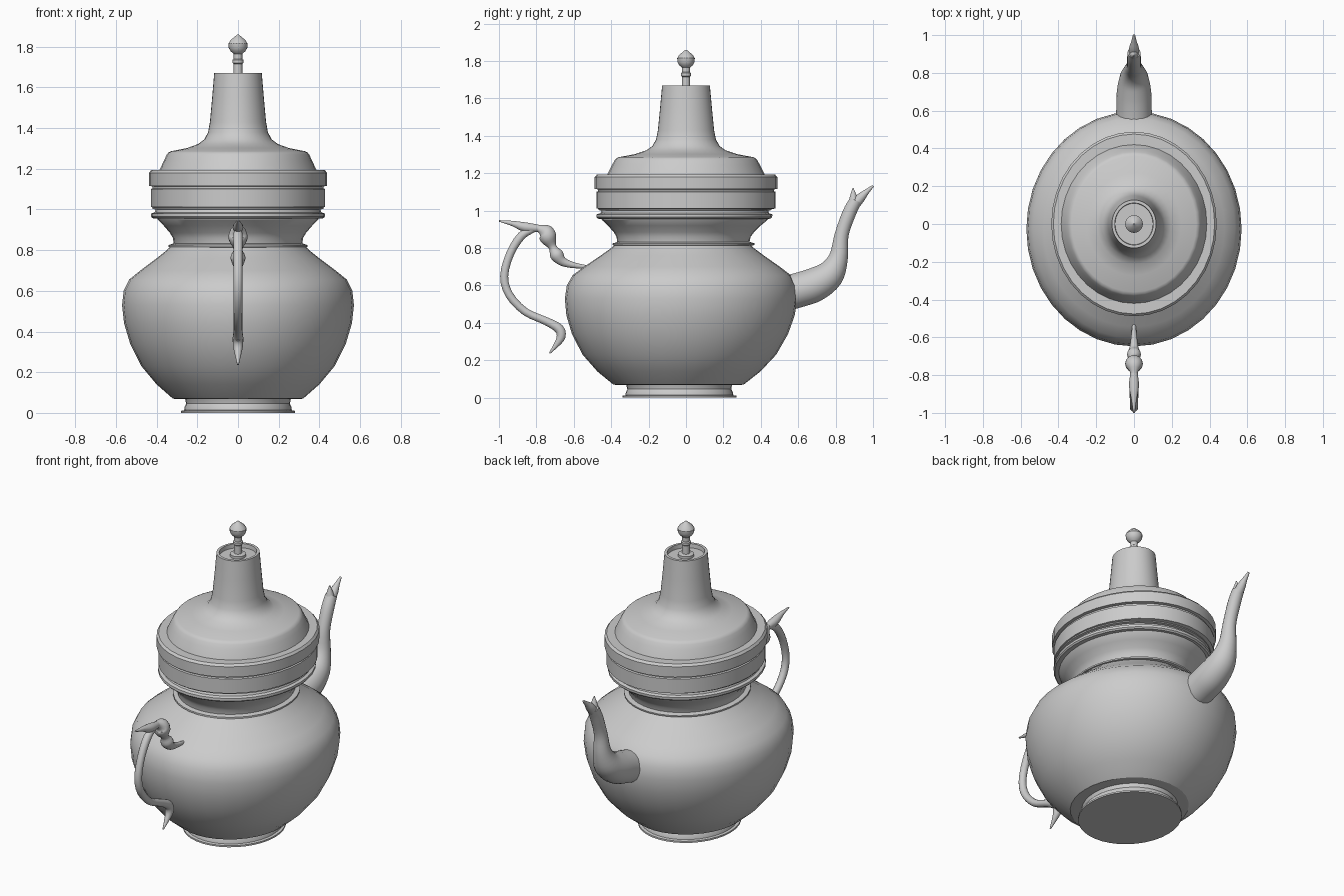
import bpy
import bmesh
import math
from mathutils import Vector

old = bpy.data.objects.get("Cube")
if old:
    bpy.data.objects.remove(old, do_unlink=True)

metal = bpy.data.materials.new("plain grey metal")
metal.use_nodes = True
GREY = (0.6, 0.6, 0.6, 1)
metal.diffuse_color = GREY
metal.node_tree.nodes["Principled BSDF"].inputs["Base Color"].default_value = GREY


def skin(name, rings, angle):
    """Bridge a stack of vertex rings, cap both ends and shade the result."""
    bm = bmesh.new()
    loops = [[bm.verts.new(co) for co in ring] for ring in rings]
    count = len(loops[0])
    for low, high in zip(loops, loops[1:]):
        for i in range(count):
            j = (i + 1) % count
            bm.faces.new((low[i], low[j], high[j], high[i]))
    bm.faces.new(loops[0])
    bm.faces.new(loops[-1])
    bmesh.ops.recalc_face_normals(bm, faces=bm.faces)
    mesh = bpy.data.meshes.new(name)
    bm.to_mesh(mesh)
    bm.free()
    obj = bpy.data.objects.new(name, mesh)
    bpy.context.collection.objects.link(obj)
    mesh.materials.append(metal)
    bpy.ops.object.select_all(action="DESELECT")
    obj.select_set(True)
    bpy.context.view_layer.objects.active = obj
    bpy.ops.object.shade_smooth_by_angle(angle=math.radians(angle))
    return obj


def oval_lathe(name, profile, depth=1.09, start=0.0, end=0.0, sides=36, angle=28):
    """Turn (radius, height) points into an oval form whose centre drifts in y."""
    bottom, top = profile[0][1], profile[-1][1]
    rings = []
    for radius, z in profile:
        drift = start + (end - start) * (z - bottom) / (top - bottom)
        rings.append([(radius * math.cos(math.tau * i / sides),
                       radius * depth * math.sin(math.tau * i / sides) + drift, z)
                      for i in range(sides)])
    skin(name, rings, angle)


def smooth_path(points, steps):
    """Catmull-Rom interpolation of the (y, z, radius) points."""
    pts = [Vector(p) for p in points]
    pts = [pts[0] * 2 - pts[1]] + pts + [pts[-1] * 2 - pts[-2]]
    result = []
    for a, b, c, d in zip(pts, pts[1:], pts[2:], pts[3:]):
        for s in range(steps):
            t = s / steps
            result.append(0.5 * (2 * b + (c - a) * t + (2 * a - 5 * b + 4 * c - d) * t ** 2
                                 + (3 * b - a - 3 * c + d) * t ** 3))
    return result + [pts[-2]]


def tapered_tube(name, points, steps=3, sides=14, width=1.0):
    """Sweep a circle of changing radius along a path in the side plane."""
    path = smooth_path(points, steps)
    rings = []
    for i, p in enumerate(path):
        ahead = path[min(i + 1, len(path) - 1)] - path[max(i - 1, 0)]
        tangent = Vector((0, ahead.x, ahead.y)).normalized()
        across = Vector((1, 0, 0))
        normal = tangent.cross(across)
        centre = Vector((0, p.x, p.y))
        radius = max(p.z, 0.003)
        rings.append([centre + across * (radius * width * math.cos(math.tau * k / sides))
                      + normal * (radius * math.sin(math.tau * k / sides))
                      for k in range(sides)])
    skin(name, rings, 45)


# Foot and belly
oval_lathe("foot", [(.28, 0), (.28, .01), (.265, .013), (.262, .03),
                    (.255, .045), (.26, .07), (.27, .09)], start=-.035, end=-.037)
oval_lathe("belly", [(.3, .068), (.32, .07), (.4, .14), (.475, .23), (.53, .34), (.56, .44),
                     (.57, .53), (.562, .6), (.535, .655), (.48, .7), (.4, .76),
                     (.35, .8), (.33, .82)], start=-.04, end=-.018)

# Neck with its collar
oval_lathe("neck_collar", [(.325, .812), (.342, .816), (.342, .825), (.32, .832)],
           depth=1.11, start=-.014, end=-.012)
oval_lathe("neck", [(.315, .825), (.32, .86), (.335, .885), (.365, .92), (.395, .95), (.4, .965)],
           depth=1.12, start=-.015, end=-.006)

# Stacked bands at the mouth
oval_lathe("mouth_flange", [(.4, .955), (.42, .957), (.427, .965), (.427, .98), (.41, .986),
                            (.405, 1.0), (.42, 1.003), (.42, 1.01)],
           depth=1.1, start=-.01, end=-.005)
oval_lathe("lower_band", [(.41, 1.008), (.428, 1.012), (.428, 1.1), (.42, 1.104), (.42, 1.12)],
           depth=1.12)
oval_lathe("upper_band", [(.42, 1.113), (.438, 1.116), (.438, 1.18), (.427, 1.193), (.38, 1.193)],
           depth=1.115)

# Lid with a tall hollow-topped chimney
oval_lathe("lid", [(.39, 1.18), (.385, 1.195), (.362, 1.245), (.35, 1.27), (.342, 1.28),
                   (.33, 1.286), (.25, 1.302), (.195, 1.322), (.165, 1.345), (.147, 1.38),
                   (.138, 1.43), (.127, 1.55), (.117, 1.67), (.102, 1.67), (.1, 1.645)])

# Finial standing in the recess
oval_lathe("finial", [(.045, 1.64), (.045, 1.66), (.022, 1.664), (.021, 1.715), (.027, 1.72),
                      (.027, 1.735), (.021, 1.74), (.021, 1.765), (.036, 1.777), (.046, 1.795),
                      (.047, 1.815), (.037, 1.832), (.018, 1.848), (.003, 1.86)],
           depth=1, sides=20)

# Curved spout ending in two open lips
tapered_tube("spout", [(.52, .555, .095), (.6, .575, .094), (.69, .605, .092), (.77, .66, .078),
                       (.815, .75, .052), (.832, .87, .038), (.872, .985, .037),
                       (.908, 1.055, .034)], steps=4, sides=18)
tapered_tube("spout_long_lip", [(.895, 1.025, .03), (.935, 1.07, .025), (.965, 1.1, .015),
                                (1, 1.132, .006)])
tapered_tube("spout_short_lip", [(.895, 1.03, .03), (.895, 1.07, .021), (.893, 1.12, .003)])

# Handle: knobbed stem, swept-back thumb spike, long curl and tail
tapered_tube("handle_stem", [(-.52, .698, .008), (-.6, .708, .016), (-.66, .728, .025),
                             (-.692, .765, .037), (-.713, .805, .022), (-.735, .85, .045),
                             (-.75, .885, .043), (-.79, .905, .019), (-.84, .91, .024)], steps=4)
tapered_tube("thumb_spike", [(-.79, .905, .02), (-.86, .912, .026), (-.93, .932, .014),
                             (-1, .945, .004)])
tapered_tube("handle_curl", [(-.81, .905, .018), (-.88, .865, .023), (-.94, .77, .022),
                             (-.972, .65, .022), (-.945, .55, .022), (-.86, .46, .021),
                             (-.75, .41, .022), (-.68, .37, .026), (-.668, .325, .024),
                             (-.695, .28, .014), (-.73, .237, .004)], steps=3)
tapered_tube("handle_heel", [(-.7, .37, .015), (-.665, .355, .018), (-.645, .36, .007)])
